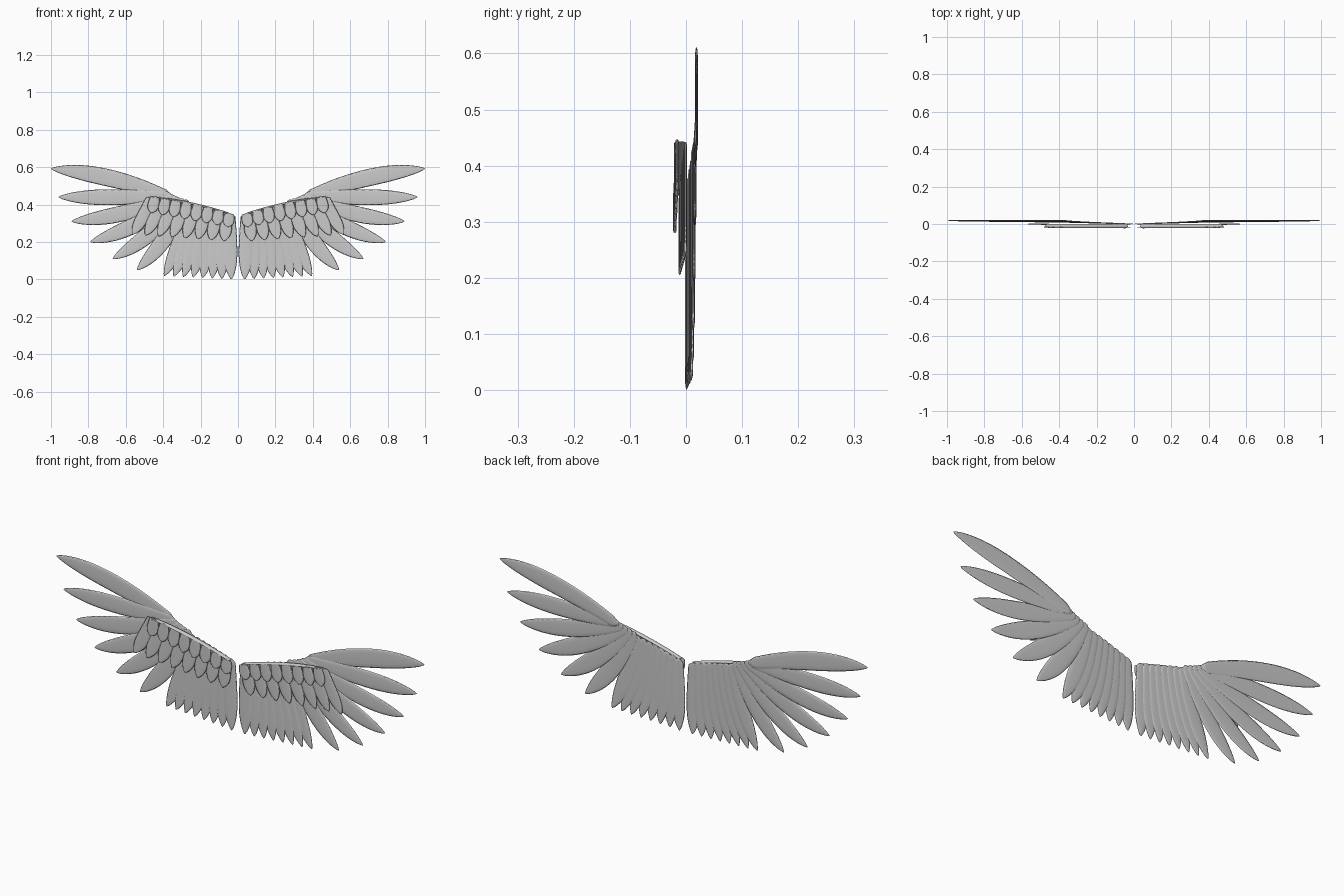
import bpy, bmesh, math
from mathutils import Vector

cube = bpy.data.objects.get("Cube")
if cube:
    bpy.data.objects.remove(cube, do_unlink=True)

feather_grey = bpy.data.materials.new("feather_grey")
feather_grey.use_nodes = True
GREY = (0.6, 0.6, 0.6, 1)
feather_grey.diffuse_color = GREY
feather_grey.node_tree.nodes["Principled BSDF"].inputs["Base Color"].default_value = GREY

RINGS, SIDES = 24, 12


def lerp(a, b, t):
    return a + (b - a) * t


def width_at(t, root):
    """Feather outline: rounded root, full middle, tapering tip."""
    if t < 0.55:
        grow = math.sin(math.pi / 2 * min(1, t / 0.55))
        return lerp(root, 1, grow) * math.sqrt(min(1, t / 0.04))
    s = (t - 0.55) / 0.45
    return max(0, 1 - s ** 2.2) ** 0.75


def feather(name, side, root, tip, y, width, bend=0.0, root_width=0.5, thick=0.0055):
    """Thin lens-section blade swept along a bent spine in the x-z plane."""
    a, b = Vector(root), Vector(tip)
    run = b - a
    ctrl = (a + b) / 2 + Vector((run.y, -run.x)) * bend
    bm = bmesh.new()
    rings = []
    for i in range(RINGS + 1):
        t = 0.5 - 0.5 * math.cos(math.pi * lerp(0.02, 0.985, i / RINGS))
        p = a * (1 - t) ** 2 + ctrl * 2 * t * (1 - t) + b * t * t
        d = ((ctrl - a) * (1 - t) + (b - ctrl) * t).normalized()
        n = Vector((-d.y, d.x))
        w = width_at(t, root_width) * width / 2
        h = thick / 2 * min(1, w / (width * 0.12))
        ring = []
        for k in range(SIDES):
            ang = 2 * math.pi * k / SIDES
            c, s = math.cos(ang), math.sin(ang)
            q = p + n * w * c
            dy = h * math.copysign(abs(s) ** 0.7, s)
            ring.append(bm.verts.new((side * q.x, y + dy, q.y)))
        rings.append(ring)
    for r0, r1 in zip(rings, rings[1:]):
        for k in range(SIDES):
            j = (k + 1) % SIDES
            bm.faces.new((r0[k], r0[j], r1[j], r1[k]))
    bm.faces.new(rings[0])
    bm.faces.new(rings[-1])
    bmesh.ops.recalc_face_normals(bm, faces=bm.faces)
    mesh = bpy.data.meshes.new(name)
    bm.to_mesh(mesh)
    bm.free()
    mesh.materials.append(feather_grey)
    mesh.shade_smooth()
    obj = bpy.data.objects.new(name, mesh)
    bpy.context.collection.objects.link(obj)


def top_edge(t):
    """Point on the leading edge, from the body (0) to the wrist (1)."""
    return (lerp(0.04, 0.45, t), 0.352 + 0.13 * t - 0.035 * t * t)


# Long outer feathers: root, tip, width, bend
PRIMARIES = [
    ((0.27, 0.425), (0.54, 0.05), 0.085, 0.10),
    ((0.29, 0.43), (0.67, 0.11), 0.085, 0.10),
    ((0.31, 0.435), (0.79, 0.20), 0.085, 0.09),
    ((0.33, 0.44), (0.89, 0.31), 0.085, 0.07),
    ((0.35, 0.445), (0.96, 0.44), 0.085, 0.01),
    ((0.36, 0.44), (1.0, 0.592), 0.092, -0.07),
]
SECONDARIES, COVERTS = 8, 8

for side, label in ((1, "left"), (-1, "right")):
    # Inner flight feathers hanging down
    for i in range(SECONDARIES):
        t = i / (SECONDARIES - 1)
        x, z = top_edge(t * 0.52)
        feather(f"{label}_secondary_{i + 1}", side, (x, z),
                (lerp(0.035, 0.395, t), 0.018 * t), 0.001 + 0.009 * t,
                0.078, lerp(-0.03, 0.07, t), 0.65)
    # Outer flight feathers fanning out
    for i, (root, tip, width, bend) in enumerate(PRIMARIES):
        feather(f"{label}_primary_{i + 1}", side, root, tip,
                0.0115 + 0.0014 * i, width, bend, 0.55)
    # Two overlapping rows of short covering feathers
    for i in range(COVERTS):
        t = i / (COVERTS - 1)
        x, z = top_edge(t)
        feather(f"{label}_lower_covert_{i + 1}", side, (x + 0.015, z - 0.01),
                (lerp(0.075, 0.565, t), 0.205 + 0.035 * t),
                lerp(-0.011, -0.001, t), 0.066, 0.06 * t, 0.75)
        x, z = top_edge(t * 0.97)
        feather(f"{label}_upper_covert_{i + 1}", side, (x + 0.005, z),
                (lerp(0.055, 0.465, t), 0.28 + 0.075 * t),
                lerp(-0.020, -0.016, t), 0.06, 0.03 * t, 0.8)
    # Slim leading edge along the top of the coverts
    feather(f"{label}_leading_edge", side, (0.035, 0.348), (0.475, 0.443),
            -0.010, 0.012, -0.05, 0.8, 0.022)
